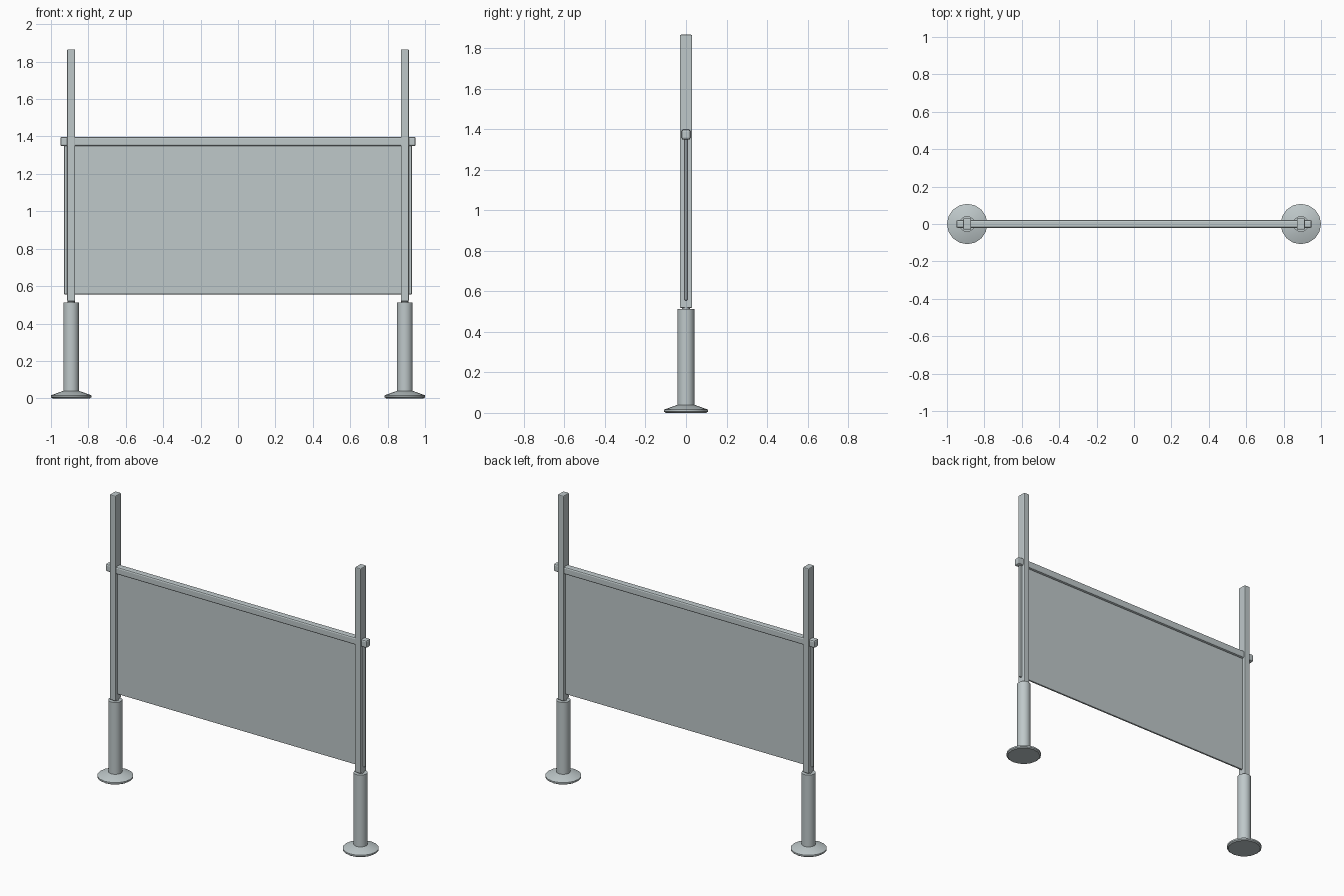
import bpy
import bmesh
import math

cube = bpy.data.objects.get("Cube")
if cube:
    bpy.data.objects.remove(cube, do_unlink=True)

metal = bpy.data.materials.new("light_grey_metal")
metal.use_nodes = True
colour = (0.52, 0.58, 0.59, 1)
metal.diffuse_color = colour
metal.node_tree.nodes["Principled BSDF"].inputs["Base Color"].default_value = colour


def finish(name, bm, location):
    mesh = bpy.data.meshes.new(name)
    bmesh.ops.recalc_face_normals(bm, faces=bm.faces)
    bm.to_mesh(mesh)
    bm.free()
    mesh.materials.append(metal)
    obj = bpy.data.objects.new(name, mesh)
    obj.location = location
    bpy.context.collection.objects.link(obj)
    return obj


def box(name, size, location, bevel):
    bm = bmesh.new()
    bmesh.ops.create_cube(bm, size=1)
    bmesh.ops.scale(bm, vec=size, verts=bm.verts)
    obj = finish(name, bm, location)
    mod = obj.modifiers.new("soft_edges", "BEVEL")
    mod.width = bevel
    mod.segments = 2
    return obj


def turned(name, profile, sides, x):
    """Solid of revolution from (radius, height) pairs."""
    bm = bmesh.new()
    rings = []
    for radius, z in profile:
        rings.append([bm.verts.new((radius * math.cos(math.tau * i / sides),
                                    radius * math.sin(math.tau * i / sides), z))
                      for i in range(sides)])
    for low, high in zip(rings, rings[1:]):
        for i in range(sides):
            j = (i + 1) % sides
            bm.faces.new((low[i], low[j], high[j], high[i]))
    bm.faces.new(rings[0])
    bm.faces.new(rings[-1])
    obj = finish(name, bm, (x, 0, 0))
    bpy.ops.object.select_all(action="DESELECT")
    obj.select_set(True)
    bpy.context.view_layer.objects.active = obj
    bpy.ops.object.shade_smooth_by_angle(angle=math.radians(30))
    return obj


# Supports: flared foot, round leg with a short neck, slim square post
for side, x in (("left", 0.892), ("right", -0.892)):
    turned(side + "_foot", [(0.1, 0), (0.108, 0.006), (0.108, 0.016), (0.042, 0.04)], 16, x)
    turned(side + "_leg", [(0.042, 0.03), (0.042, 0.512), (0.02, 0.512), (0.02, 0.53)], 16, x)
    box(side + "_post", (0.042, 0.06, 1.348), (x, 0, 1.192), 0.005)

# Hanging panel and the rail along its top
box("panel", (1.86, 0.014, 0.82), (0, 0, 0.965), 0.005)
box("top_rail", (1.9, 0.044, 0.05), (0, 0, 1.373), 0.01)
